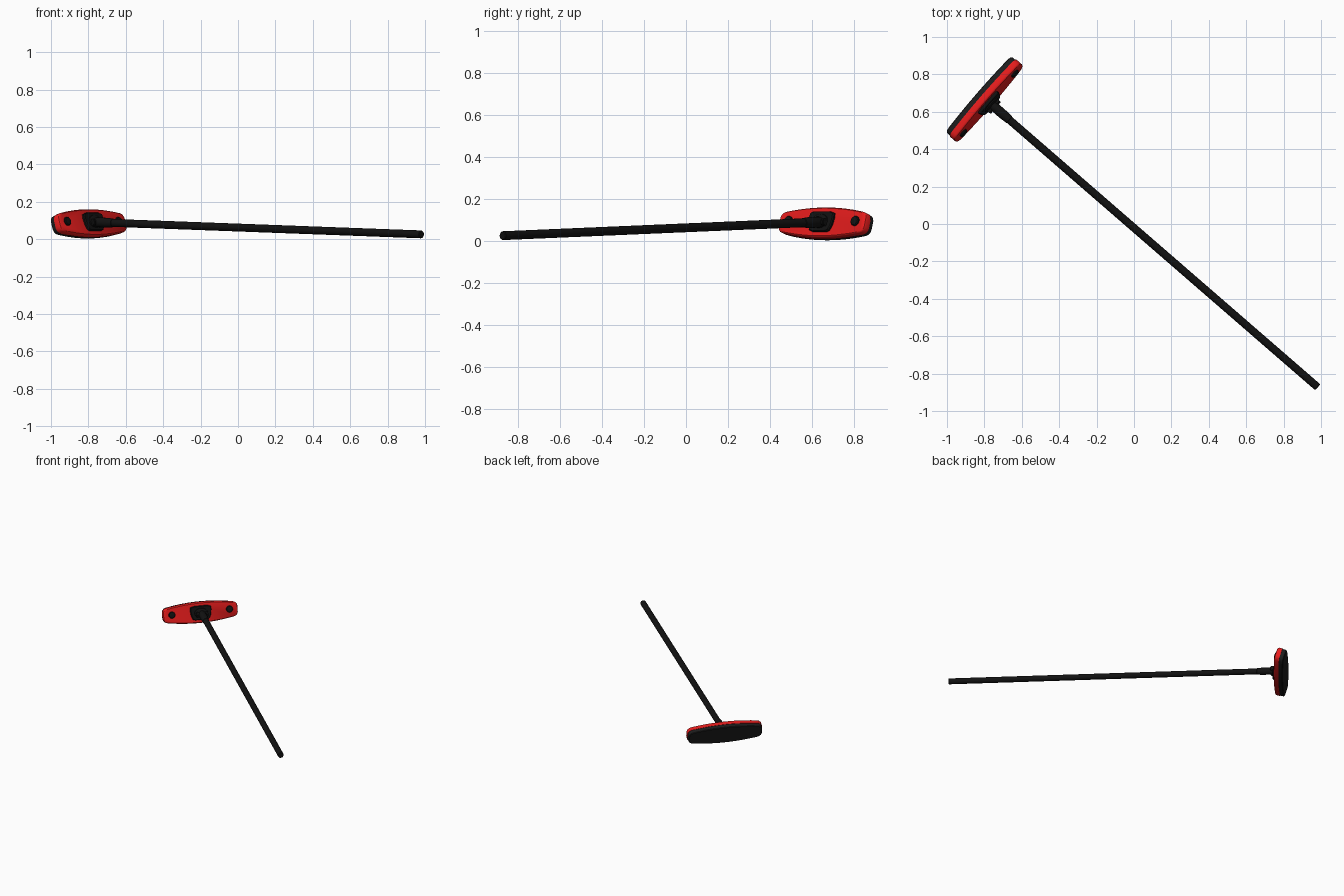
import bpy, bmesh, math
from mathutils import Vector, Matrix

if "Cube" in bpy.data.objects:
    bpy.data.objects.remove(bpy.data.objects["Cube"])

def mat(name, c):
    m = bpy.data.materials.new(name)
    m.diffuse_color = (*c, 1)
    m.use_nodes = True
    m.node_tree.nodes["Principled BSDF"].inputs["Base Color"].default_value = m.diffuse_color
    return m

RED = mat("red", (0.8, 0.012, 0.012))
BLACK = mat("black", (0.006, 0.006, 0.006))
DARK = mat("dark_pad", (0.012, 0.012, 0.012))

def frame(origin, u, v, n):
    m = Matrix((u, v, n)).transposed().to_4x4()
    m.translation = origin
    return m

def loft(name, outline, layers, m, material, center=(0, 0)):
    """Skin an outline through (depth, scale_u, scale_v) layers, capped."""
    bm = bmesh.new()
    cu, cv = center
    rings = [[bm.verts.new((cu + u * su, cv + v * sv, d)) for u, v in outline]
             for d, su, sv in layers]
    n = len(outline)
    for a, b in zip(rings, rings[1:]):
        for i in range(n):
            j = (i + 1) % n
            bm.faces.new((a[i], a[j], b[j], b[i]))
    bm.faces.new(rings[0][::-1])
    bm.faces.new(rings[-1])
    bmesh.ops.recalc_face_normals(bm, faces=bm.faces)
    me = bpy.data.meshes.new(name)
    bm.to_mesh(me)
    bm.free()
    me.materials.append(material)
    ob = bpy.data.objects.new(name, me)
    bpy.context.collection.objects.link(ob)
    ob.matrix_world = m
    bpy.ops.object.select_all(action='DESELECT')
    ob.select_set(True)
    bpy.context.view_layer.objects.active = ob
    bpy.ops.object.shade_smooth_by_angle(angle=math.radians(32))
    return ob

def circle(n, r=1.0):
    return [(r * math.cos(2 * math.pi * i / n), r * math.sin(2 * math.pi * i / n))
            for i in range(n)]

# Frame of the head: long axis U, tilted face normal N
hdir = Vector((0.755, -0.655, 0)).normalized()
U = Vector((-hdir.y, hdir.x, 0))
Z = Vector((0, 0, 1))
t = math.radians(17)
N = hdir * math.cos(t) + Z * math.sin(t)
V = Z * math.cos(t) - hdir * math.sin(t)
H = frame(U * -0.02 + hdir * -1.04 + Z * 0.082, U, V, N)

# Lens outline with rounded blunt ends
L, h = 0.272, 0.075
quarter = [(L, 0.022), (L - 0.004, 0.036), (L - 0.014, 0.047), (L - 0.03, 0.053)]
quarter += [(x, h - 0.022 * (x / 0.242) ** 2) for x in (0.2, 0.16, 0.12, 0.08, 0.04)]
upper = quarter + [(0, h)] + [(-x, y) for x, y in reversed(quarter)]
outline = upper + [(x, -y) for x, y in reversed(upper) if abs(x) > 0 or y > 0]

# Red plate and black pad behind it
loft("head_plate", outline,
     [(-0.004, 1, 1), (0.022, 1, 1), (0.029, 0.988, 0.96), (0.032, 0.97, 0.91)], H, RED)
loft("scrub_pad", outline,
     [(-0.034, 0.965, 0.91), (-0.030, 0.98, 0.965), (-0.006, 0.985, 0.97), (-0.003, 0.985, 0.97)],
     H, DARK)

# Two clamp buttons
for side, s in (("left", -1), ("right", 1)):
    loft("clamp_button_" + side, circle(20, 0.024),
         [(0.028, 1, 1), (0.038, 1, 1), (0.043, 0.85, 0.85), (0.045, 0.5, 0.5)],
         H, BLACK, (s * 0.21, 0.004))

# Bracket base, wider at the shoulders
half = [(0.044, -0.05), (0.06, -0.044), (0.072, -0.018), (0.077, 0.02), (0.074, 0.042), (0.05, 0.05)]
bracket = half + [(-x, y) for x, y in reversed(half)]
loft("bracket_base", bracket,
     [(0.028, 1, 1), (0.042, 1, 1), (0.048, 0.94, 0.93)], H, BLACK)
loft("bracket_boss", circle(24, 1),
     [(0.044, 0.05, 0.036), (0.054, 0.047, 0.033), (0.058, 0.038, 0.026)], H, BLACK)

# Handle, its socket and the hinge pin
tip = Vector((0.983, -0.872, 0.026))
root = U * -0.016 + hdir * -1.0 + Z * 0.091
axis = (tip - root).normalized()
length = (tip - root).length
HF = frame(root, U, axis.cross(U), axis)
r = 0.021
loft("handle", circle(16), [(0.03, r, r), (length - 0.004, r, r), (length, r * 0.85, r * 0.85)],
     HF, BLACK)
loft("handle_socket", circle(16),
     [(-0.01, 0.02, 0.02), (0.02, 0.026, 0.026), (0.09, 0.026, 0.026), (0.13, r + 0.002, r + 0.002),
      (0.132, r, r)], HF, BLACK)
PF = frame(root + axis * 0.018, axis, V.cross(U).cross(U), U)
PF = frame(root + axis * 0.018, axis, U.cross(axis), U)
loft("hinge_pin", circle(14, 0.015), [(-0.042, 1, 1), (0.042, 1, 1)], PF, BLACK)
for side, s in (("left", -1), ("right", 1)):
    lug = [(-0.018, -0.018), (0.008, -0.018), (0.018, -0.008), (0.018, 0.008), (0.008, 0.018), (-0.018, 0.018)]
    loft("hinge_lug_" + side, lug, [(s * 0.03, 1, 1), (s * 0.04, 1, 1)], PF, BLACK)
